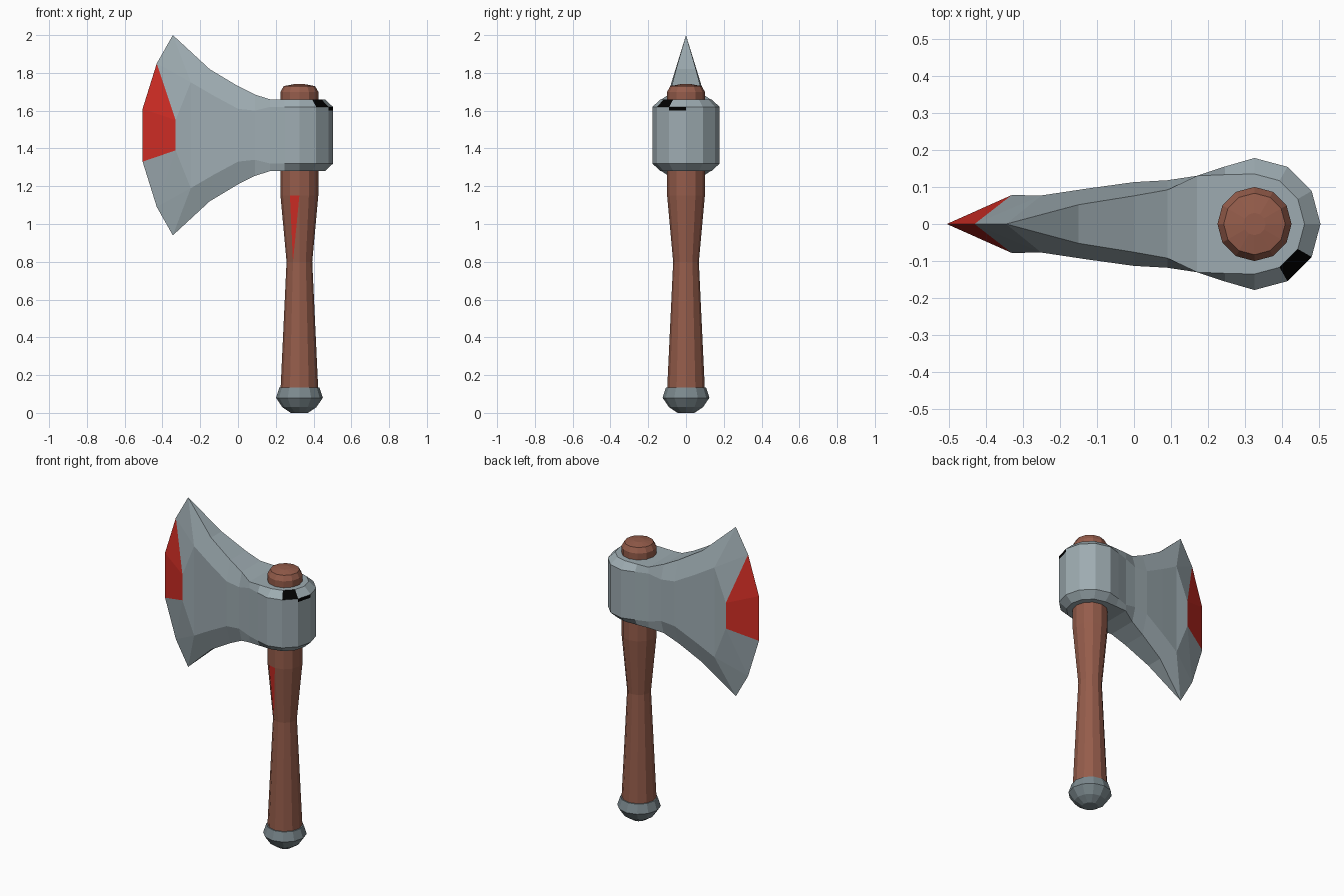
import bpy, bmesh
from math import cos, sin, radians

cube = bpy.data.objects.get("Cube")
if cube:
    bpy.data.objects.remove(cube, do_unlink=True)

AXIS = 0.325   # x of the handle axis
MID = 1.47     # mid height of the head
SIDES = 12


def material(name, rgb):
    m = bpy.data.materials.new(name)
    m.use_nodes = True
    m.diffuse_color = (*rgb, 1)
    bsdf = next(n for n in m.node_tree.nodes if n.type == 'BSDF_PRINCIPLED')
    bsdf.inputs["Base Color"].default_value = (*rgb, 1)
    return m


steel = material("steel grey", (0.34, 0.41, 0.44))
dark_steel = material("dark steel", (0.20, 0.25, 0.27))
wood = material("red brown wood", (0.30, 0.108, 0.07))
red = material("red", (0.62, 0.026, 0.018))
black = material("black", (0.0, 0.0, 0.0))


def finish(name, bm, mats):
    bmesh.ops.remove_doubles(bm, verts=bm.verts, dist=0.0005)
    bmesh.ops.recalc_face_normals(bm, faces=bm.faces)
    mesh = bpy.data.meshes.new(name)
    bm.to_mesh(mesh)
    bm.free()
    for m in mats:
        mesh.materials.append(m)
    obj = bpy.data.objects.new(name, mesh)
    bpy.context.collection.objects.link(obj)
    return obj


def lathe(name, profile, mats, stain=None):
    """Flat-sided turned part; stain = (ring, side) colours half of one quad."""
    bm = bmesh.new()
    rings = []
    for r, z in profile:
        angles = [radians(360 * i / SIDES) for i in range(SIDES)]
        rings.append([bm.verts.new((AXIS + r * cos(a), r * sin(a), z)) for a in angles])
    for k, (lo, hi) in enumerate(zip(rings, rings[1:])):
        for i in range(SIDES):
            j = (i + 1) % SIDES
            if (k, i) == stain:
                bm.faces.new((lo[i], hi[j], hi[i])).material_index = 1
                bm.faces.new((lo[i], lo[j], hi[j]))
            else:
                bm.faces.new((lo[i], lo[j], hi[j], hi[i]))
    bm.faces.new(rings[0][::-1])
    bm.faces.new(rings[-1])
    return finish(name, bm, mats)


# Handle with a red stain on the front, and its pommel
lathe("handle", [(0.1, 0.12), (0.068, 0.8), (0.1, 1.15), (0.1, 1.7),
                 (0.083, 1.73), (0.03, 1.74)], [wood, red], stain=(1, 8))
lathe("pommel", [(0.045, 0), (0.09, 0.03), (0.124, 0.08), (0.106, 0.135)], [dark_steel])

# Head columns: (shoulder point, top edge point), from the back of the collar
columns = []
for deg in (0, 30, 60, 90):
    c, s = cos(radians(deg)), sin(radians(deg))
    columns.append(((AXIS + 0.178 * c, 0.178 * s, 1.62),
                    (AXIS + 0.135 * c, 0.135 * s, 1.66)))
columns += [
    ((0.245, 0.155, 1.62), (0.245, 0.133, 1.66)),
    ((0.17, 0.13, 1.62), (0.17, 0.13, 1.66)),
    ((0.09, 0.118, 1.60), (0.09, 0.092, 1.685)),
    ((0.0, 0.113, 1.61), (0.0, 0.076, 1.73)),
    ((-0.13, 0.095, 1.68), (-0.15, 0.052, 1.82)),
    ((-0.25, 0.077, 1.75), (-0.345, 0.0, 2.0)),
]
# Cutting edge and the inner line of its bevel
edge_high, edge_low, edge_mid = (-0.43, 0, 1.85), (-0.505, 0, 1.61), (-0.505, 0, MID)
bevel, bevel_mid = (-0.33, 0.078, 1.55), (-0.33, 0.078, MID)


def centre(p):
    return (p[0], 0, p[2])


def lip(p):
    return (p[0], p[1], p[2] - 0.02)


def middle(p):
    return (p[0], p[1], MID)


# Head: one quarter mirrored front to back and top to bottom
STEEL, RED, BLACK = range(3)
bm = bmesh.new()
for side in (1, -1):
    for up in (1, -1):
        def face(*points, colour=STEEL):
            points = list(dict.fromkeys(
                (round(x, 4), round(side * y, 4) + 0.0, round(MID + up * (z - MID), 4))
                for x, y, z in points))
            if len(points) > 2:
                bm.faces.new([bm.verts.new(p) for p in points]).material_index = colour

        chip = side == -1 and up == 1
        for i, ((s0, t0), (s1, t1)) in enumerate(zip(columns, columns[1:])):
            face(t0, t1, centre(t1), centre(t0))
            face(s0, s1, t1, t0, colour=BLACK if chip and i == 1 else STEEL)
            face(lip(s0), lip(s1), s1, s0, colour=BLACK if chip and i == 0 else STEEL)
            face(middle(s0), middle(s1), lip(s1), lip(s0))
        shoulder, tip = columns[-1]
        face(tip, edge_high, shoulder)
        face(edge_high, bevel, shoulder)
        face(shoulder, lip(shoulder), middle(shoulder), bevel_mid, bevel)
        face(edge_high, edge_low, bevel, colour=RED if up == 1 else STEEL)
        face(edge_low, edge_mid, bevel_mid, bevel, colour=RED)
finish("axe_head", bm, [steel, red, black])
